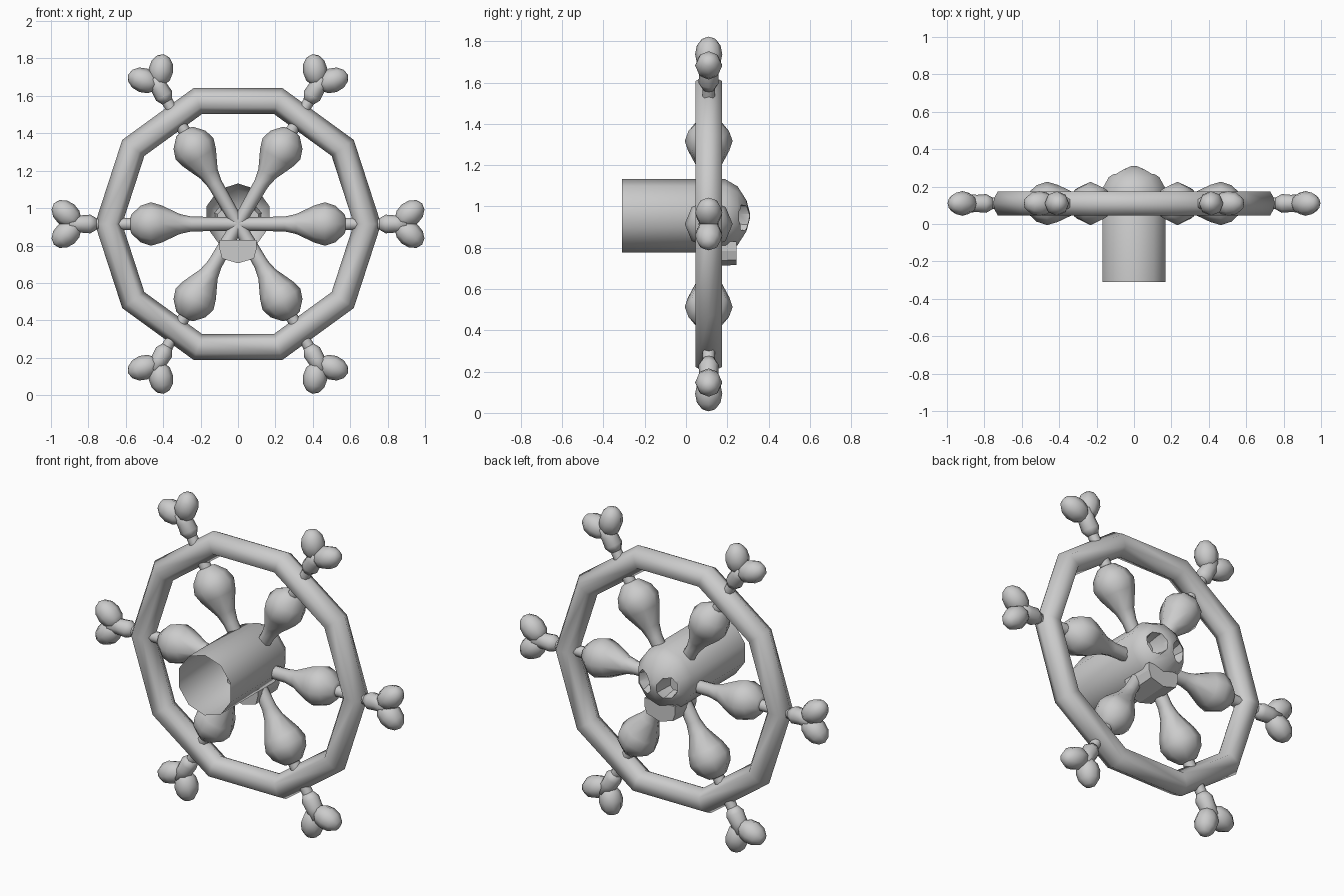
import bpy, bmesh, math
from mathutils import Matrix, Vector

if "Cube" in bpy.data.objects:
    bpy.data.objects.remove(bpy.data.objects["Cube"])

CX = Vector((0, 0.11, 0.915))          # wheel centre
HUB_Z = 0.955                          # hub axis height


def make(name, bm, smooth=180):
    bmesh.ops.recalc_face_normals(bm, faces=bm.faces)
    me = bpy.data.meshes.new(name)
    bm.to_mesh(me)
    bm.free()
    ob = bpy.data.objects.new(name, me)
    bpy.context.collection.objects.link(ob)
    if smooth:
        bpy.ops.object.select_all(action='DESELECT')
        ob.select_set(True)
        bpy.context.view_layer.objects.active = ob
        bpy.ops.object.shade_smooth_by_angle(angle=math.radians(smooth))
    return ob


def lathe(bm, profile, sides, mat, phase=0.0):
    """Closed revolve of (distance, radius) points about local x."""
    rings = []
    for d, r in profile:
        rings.append([bm.verts.new(mat @ Vector((
            d, r * math.cos(phase + 2 * math.pi * i / sides),
            r * math.sin(phase + 2 * math.pi * i / sides)))) for i in range(sides)])
    for a, b in zip(rings, rings[1:]):
        for i in range(sides):
            j = (i + 1) % sides
            bm.faces.new((a[i], a[j], b[j], b[i]))
    bm.faces.new(rings[0])
    bm.faces.new(rings[-1])


# Rim: ten-sided ring with a hexagonal section
bm = bmesh.new()
N, M = 10, 6
grid = []
for i in range(N):
    a = 2 * math.pi * i / N
    ring = []
    for k in range(M):
        t = 2 * math.pi * k / M
        r = 0.692 + 0.073 * math.cos(t)
        ring.append(bm.verts.new(CX + Vector((r * math.cos(a), 0.073 * math.sin(t), r * math.sin(a)))))
    grid.append(ring)
for i in range(N):
    for k in range(M):
        bm.faces.new((grid[i][k], grid[(i + 1) % N][k],
                      grid[(i + 1) % N][(k + 1) % M], grid[i][(k + 1) % M]))
make("rim", bm)

# Spokes with bulbs, and bone-shaped handles outside the rim
spoke_profile = [(0, 0.035), (0.25, 0.04), (0.31, 0.053), (0.41, 0.1), (0.465, 0.116),
                 (0.52, 0.098), (0.57, 0.052), (0.575, 0.033), (0.78, 0.03)]
bone_profile = [(0.755, 0.03), (0.79, 0.05), (0.84, 0.046), (0.9, 0.05)]
for n in range(6):
    mat = Matrix.Translation(CX) @ Matrix.Rotation(-n * math.pi / 3, 4, 'Y')
    bm = bmesh.new()
    lathe(bm, spoke_profile, 8, mat)
    make(f"spoke_{n + 1}", bm, 60)
    bm = bmesh.new()
    lathe(bm, bone_profile, 8, mat)
    for s in (1, -1):
        knob = (mat @ Matrix.Translation((0.918, 0, s * 0.054))
                @ Matrix.Rotation(-s * math.radians(40), 4, 'Y')
                @ Matrix.Diagonal((0.087, 0.066, 0.066, 1)) @ Matrix.Rotation(math.pi / 2, 4, 'Y'))
        bmesh.ops.create_uvsphere(bm, u_segments=8, v_segments=6, radius=1, matrix=knob)
    make(f"bone_handle_{n + 1}", bm)

# Hub: ten-sided tube with a domed back end
along_y = Matrix.Translation((0, 0, HUB_Z)) @ Matrix.Rotation(math.pi / 2, 4, 'Z')
bm = bmesh.new()
lathe(bm, [(-0.31, 0.177), (0.19, 0.177), (0.25, 0.142), (0.293, 0.075), (0.31, 0.012)],
      10, along_y, math.pi / 2)
hub = make("skull_hub", bm, 0)

# Eye socket cutters
for s in (1, -1):
    bm = bmesh.new()
    m = (Matrix.Translation((s * 0.074, 0, HUB_Z - 0.01)) @ Matrix.Rotation(s * 0.35, 4, 'Y')
         @ Matrix.Diagonal((0.053, 1, 0.066, 1)) @ Matrix.Rotation(math.pi / 2, 4, 'Z'))
    lathe(bm, [(0.2, 0.7), (0.26, 1), (0.4, 1.1)], 8, m)
    cutter = make("eye_cutter", bm, 0)
    cutter.hide_render = True
    cutter.hide_set(True)
    mod = hub.modifiers.new("eye", 'BOOLEAN')
    mod.operation = 'DIFFERENCE'
    mod.solver = 'EXACT'
    mod.object = cutter

# Bake the sockets, then open the front end of the tube
dg = bpy.context.evaluated_depsgraph_get()
baked = bpy.data.meshes.new_from_object(hub.evaluated_get(dg))
hub.modifiers.clear()
bm = bmesh.new()
bm.from_mesh(baked)
front = [f for f in bm.faces if all(v.co.y < -0.3 for v in f.verts)]
bmesh.ops.delete(bm, geom=front, context='FACES')
bm.to_mesh(hub.data)
bm.free()
bpy.data.meshes.remove(baked)
for ob in [o for o in bpy.data.objects if o.name.startswith("eye_cutter")]:
    bpy.data.objects.remove(ob)
bpy.ops.object.select_all(action='DESELECT')
hub.select_set(True)
bpy.context.view_layer.objects.active = hub
bpy.ops.object.shade_smooth_by_angle(angle=math.radians(38))

# Jaw: faceted block under the skull
bm = bmesh.new()
outline = [(-0.1, 0.83), (-0.1, 0.785), (-0.085, 0.73), (0, 0.705),
           (0.085, 0.73), (0.1, 0.785), (0.1, 0.83)]
a = [bm.verts.new((x, 0.045, z)) for x, z in outline]
b = [bm.verts.new((x, 0.245, z + (0.012 if z < 0.75 else 0))) for x, z in outline]
bm.faces.new(a)
bm.faces.new(b)
for i in range(7):
    j = (i + 1) % 7
    bm.faces.new((a[i], a[j], b[j], b[i]))
make("jaw", bm, 0)
